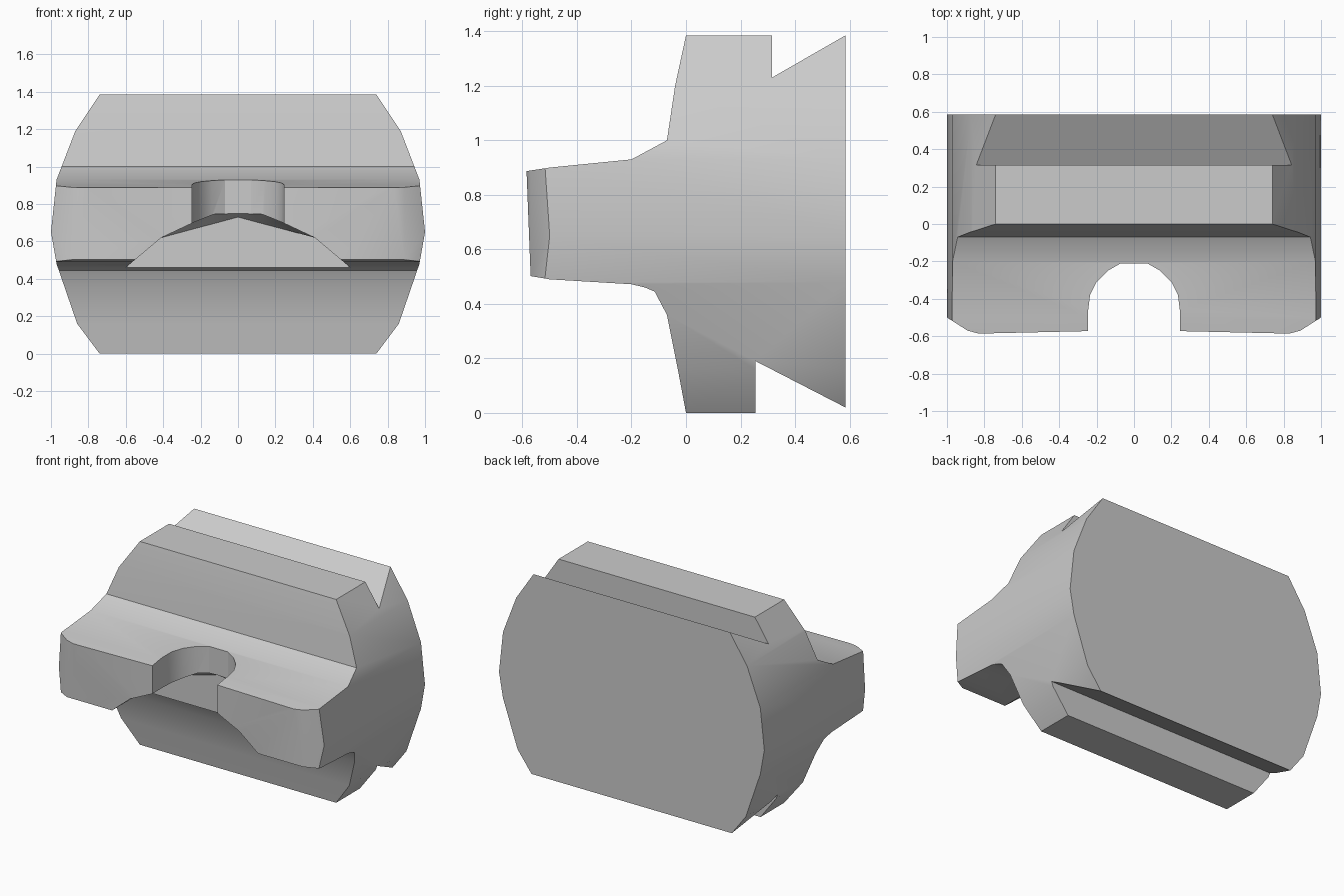
import bpy, bmesh, math

if "Cube" in bpy.data.objects:
    bpy.data.objects.remove(bpy.data.objects["Cube"])


def loft(name, rings):
    """Closed solid through equal-length rings of 3D points."""
    bm = bmesh.new()
    vs = [[bm.verts.new(p) for p in r] for r in rings]
    n = len(rings[0])
    for a, b in zip(vs, vs[1:]):
        for i in range(n):
            j = (i + 1) % n
            bm.faces.new((a[i], a[j], b[j], b[i]))
    bm.faces.new(vs[0])
    bm.faces.new(vs[-1])
    bmesh.ops.recalc_face_normals(bm, faces=bm.faces)
    me = bpy.data.meshes.new(name)
    bm.to_mesh(me)
    bm.free()
    ob = bpy.data.objects.new(name, me)
    bpy.context.collection.objects.link(ob)
    return ob


def mirrored(half):
    """Outline from its right half, mirrored across x = 0."""
    return half + [(-x, v) for x, v in reversed(half) if x > 1e-6]


def boolean(ob, tool, op):
    bpy.context.view_layer.objects.active = ob
    m = ob.modifiers.new(op.lower(), 'BOOLEAN')
    m.object, m.operation, m.solver = tool, op, 'EXACT'
    bpy.ops.object.modifier_apply(modifier=m.name)
    bpy.data.objects.remove(tool, do_unlink=True)


# Side profile (y, z) with the two undercut grooves and the tongue
side = [(0, 0), (.255, 0), (.255, .19), (.585, .02), (.585, 1.385),
        (.315, 1.23), (.315, 1.385), (0, 1.385), (-.04, 1.2), (-.07, 1.0),
        (-.2, .93), (-.5, .9), (-.585, .887), (-.57, .502), (-.5, .49),
        (-.2, .472), (-.15, .46), (-.115, .445), (-.07, .36), (-.03, .16)]
body = loft("clip_body", [[(x, y, z) for y, z in side] for x in (-1.2, 1.2)])

# Rounded front silhouette (x, z)
front = mirrored([(.68, -.1), (.74, 0), (.86, .16), (.97, .48), (1, .65),
                  (.97, .93), (.87, 1.19), (.74, 1.385), (.68, 1.48)])
boolean(body, loft("silhouette", [[(x, y, z) for x, z in front]
                                  for y in (-1, 1)]), 'INTERSECT')

# Plan outline (x, y) with chamfered tongue corners
plan = mirrored([(0, -.567), (.83, -.586), (.89, -.57), (1.0, -.5),
                 (1.1, -.4), (1.1, .8)])
boolean(body, loft("plan", [[(x, y, z) for x, y in plan]
                            for z in (-1, 2)]), 'INTERSECT')

# U-shaped slot through the tongue
slot = mirrored([(.245, -.8), (.245, -.46), (.235, -.38), (.2, -.31),
                 (.14, -.25), (.07, -.21)])
boolean(body, loft("slot", [[(x, y, z) for x, y in slot]
                            for z in (.6, 1.2)]), 'DIFFERENCE')

# Arched relief under the tongue
arch = mirrored([(.636, .43), (.41, .62), (.24, .70), (.13, .745), (0, .75)])
back = mirrored([(.636, .43), (.41, .62), (.24, .666), (.13, .695), (0, .73)])
boolean(body, loft("relief", [[(x, y, z) for x, z in s] for y, s in
                              ((-.8, arch), (-.21, arch), (-.15, back))]),
        'DIFFERENCE')

# Smooth the curved sides, keep the real edges crisp
body.select_set(True)
bpy.context.view_layer.objects.active = body
bpy.ops.object.shade_smooth_by_angle(angle=math.radians(25))
